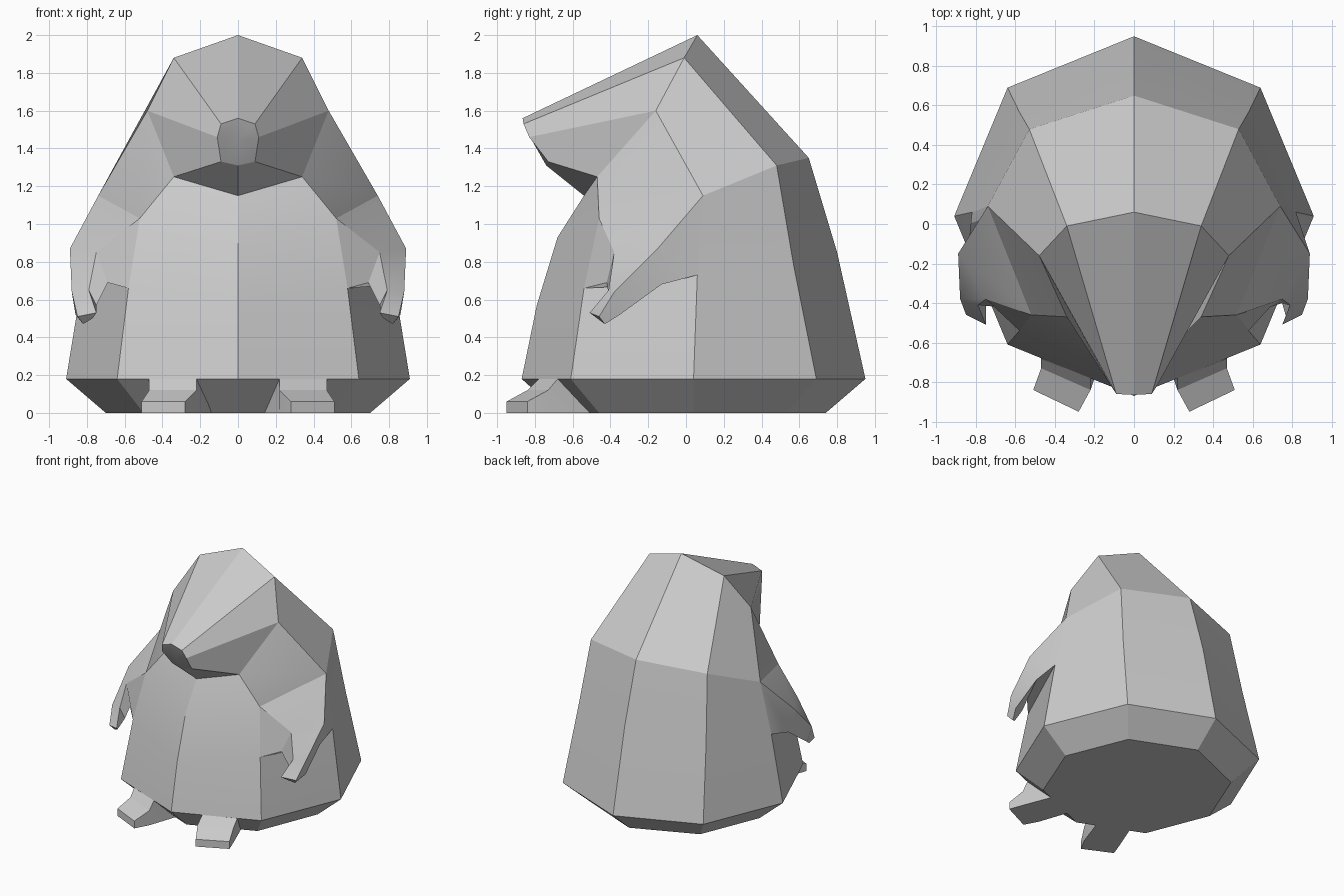
import bpy, bmesh, math

if "Cube" in bpy.data.objects:
    bpy.data.objects.remove(bpy.data.objects["Cube"])

fur = bpy.data.materials.new("grey_fur")
fur.diffuse_color = (0.6, 0.6, 0.6, 1)
fur.use_nodes = True
fur.node_tree.nodes["Principled BSDF"].inputs["Base Color"].default_value = fur.diffuse_color


def half_part(name, fill, weld=True):
    """Build the right half with fill(bm), mirror it over x, and shade it."""
    bm = bmesh.new()
    fill(bm)
    for f in list(bm.faces):
        co = [(-v.co.x, v.co.y, v.co.z) for v in reversed(f.verts)]
        bm.faces.new([bm.verts.new(c) for c in co])
    bmesh.ops.remove_doubles(bm, verts=bm.verts, dist=0.002)
    bmesh.ops.recalc_face_normals(bm, faces=bm.faces)
    me = bpy.data.meshes.new(name)
    bm.to_mesh(me)
    bm.free()
    ob = bpy.data.objects.new(name, me)
    bpy.context.collection.objects.link(ob)
    me.materials.append(fur)
    bpy.ops.object.select_all(action='DESELECT')
    ob.select_set(True)
    bpy.context.view_layer.objects.active = ob
    bpy.ops.object.shade_smooth_by_angle(angle=math.radians(22))


def loft(bm, rows, closed=False):
    """Skin rows of points; closed joins each row's last point to its first."""
    grid = [[bm.verts.new(p) for p in row] for row in rows]
    n = len(rows[0])
    for a, b in zip(grid, grid[1:]):
        for i in range(n if closed else n - 1):
            j = (i + 1) % n
            bm.faces.new((a[i], a[j], b[j], b[i]))
    return grid


# Body outlines from the ground up: back, back corner, side, front corner, front
back = [(0, .74, 0), (0, .95, .18), (0, .80, .85), (0, .65, 1.35), (0, .06, 2)]
back_corner = [(.50, .53, 0), (.64, .69, .18), (.582, .57, .78), (.53, .48, 1.31), (.34, -.01, 1.88)]
side = [(.70, .04, 0), (.91, .04, .18), (.82, .06, .73), (.74, .09, 1.15), (.48, -.16, 1.60)]
front_corner = [(.50, -.46, 0), (.64, -.61, .18), (.58, -.54, .66), (.52, -.46, 1.03), (.34, -.47, 1.25)]
front = [(0, -.67, 0), (0, -.87, .18), (0, -.79, .57), (0, -.68, .93), (0, -.54, 1.15)]
columns = [back, back_corner, side, front_corner, front]


def body(bm):
    grid = loft(bm, columns)
    bm.faces.new([col[0] for col in grid])


# Head: cone from the top rim of the body to the nose, with jaw underside
def head(bm):
    rim = [col[-1] for col in columns]
    snout = [(0, -.865, 1.56), (.09, -.86, 1.53), (.11, -.83, 1.46), (.09, -.73, 1.33), (0, -.74, 1.31)]
    s = loft(bm, [rim, snout])[1]
    nose_under = bm.verts.new((.06, -.82, 1.45))
    nose_mid = bm.verts.new((0, -.82, 1.45))
    bm.faces.new((s[0], s[1], s[2], nose_under, nose_mid))
    bm.faces.new((s[2], s[3], nose_under))
    bm.faces.new((nose_under, s[3], s[4], nose_mid))


# Arms: shoulder, elbow, wrist and hand sections (crest, front, inner, back)
def arms(bm):
    g = loft(bm, [
        [side[3], front_corner[3], front_corner[2], side[2]],
        [(.89, -.15, .87), (.75, -.38, .85), (.69, -.42, .69), (.84, -.13, .68)],
        [(.88, -.38, .64), (.79, -.41, .65), (.75, -.40, .57), (.86, -.35, .52)],
        [(.85, -.46, .51), (.75, -.51, .53), (.77, -.47, .50), (.82, -.43, .47)],
    ], closed=True)
    bm.faces.new(g[-1])


# Feet: root, ankle and toe sections
def feet(bm):
    g = loft(bm, [
        [(.47, -.68, .18), (.22, -.78, .18), (.12, -.55, 0), (.36, -.45, 0)],
        [(.47, -.73, .12), (.22, -.84, .12), (.22, -.84, 0), (.47, -.73, 0)],
        [(.51, -.84, .06), (.28, -.95, .06), (.28, -.95, 0), (.51, -.84, 0)],
    ], closed=True)
    bm.faces.new(g[-1])


half_part("body", body)
half_part("head", head)
half_part("arms", arms)
half_part("feet", feet)
